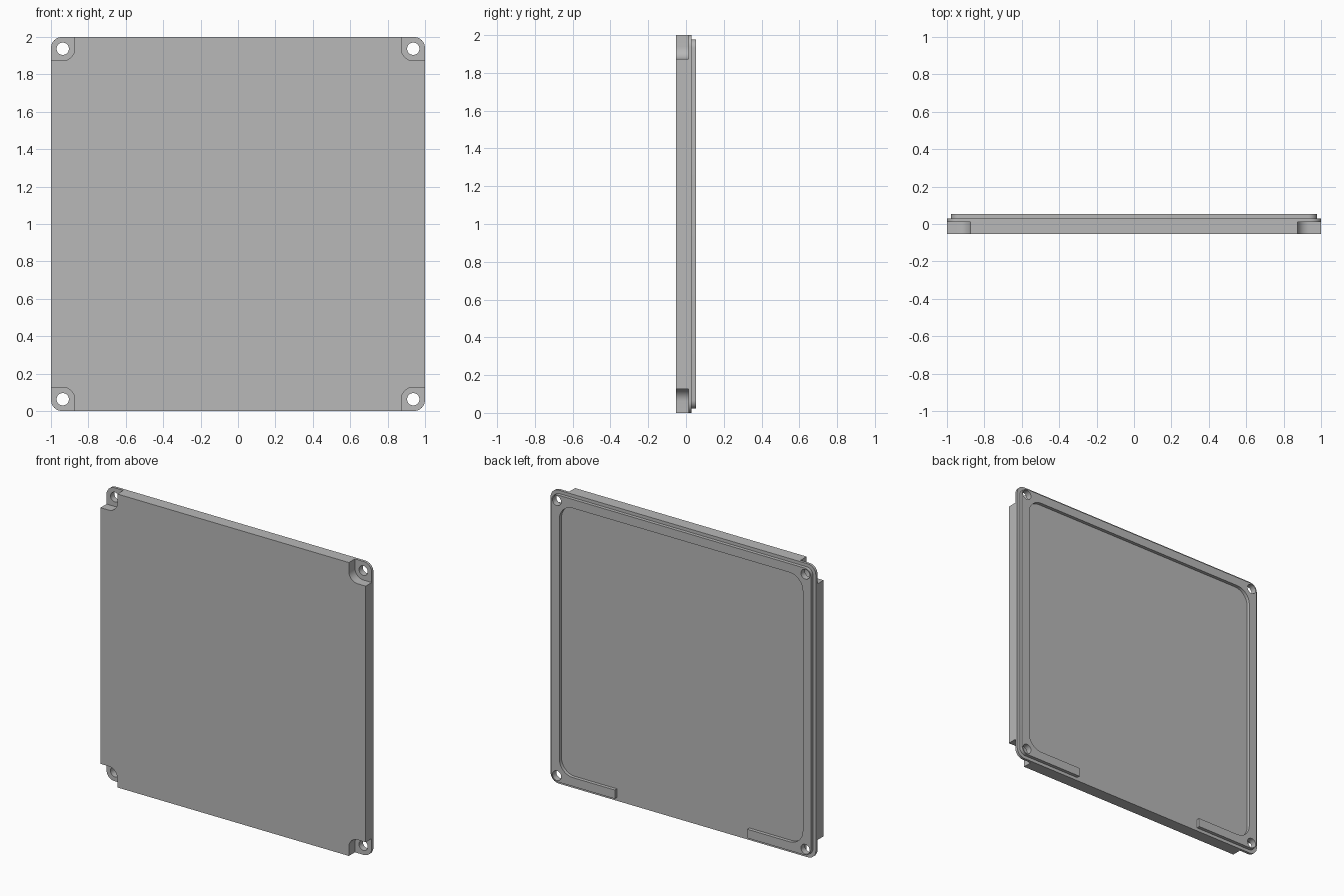
import bpy
import bmesh
from math import cos, sin, pi

if "Cube" in bpy.data.objects:
    bpy.data.objects.remove(bpy.data.objects["Cube"], do_unlink=True)

FRONT, LEDGE, BACK, LIP_TOP = -0.053, 0.012, 0.03, 0.053

grey = bpy.data.materials.new("Plain grey")
grey.use_nodes = True
colour = (0.48, 0.48, 0.48, 1)
grey.diffuse_color = colour
grey.node_tree.nodes["Principled BSDF"].inputs["Base Color"].default_value = colour


def rounded_square(half, radius, cx=0, cz=1, steps=8):
    """Closed outline, counter-clockwise from the bottom left corner."""
    pts = []
    for corner, (sx, sz) in enumerate([(-1, -1), (1, -1), (1, 1), (-1, 1)]):
        for i in range(steps + 1):
            a = pi + (corner + i / steps) * pi / 2
            pts.append((cx + sx * (half - radius) + radius * cos(a),
                        cz + sz * (half - radius) + radius * sin(a)))
    return pts


def prism(name, outlines, y0, y1):
    """Extrude one or more x-z outlines from y0 to y1."""
    bm = bmesh.new()
    for pts in outlines:
        face = bm.faces.new([bm.verts.new((x, y0, z)) for x, z in pts])
        ext = bmesh.ops.extrude_face_region(bm, geom=[face])
        moved = [v for v in ext["geom"] if isinstance(v, bmesh.types.BMVert)]
        bmesh.ops.translate(bm, verts=moved, vec=(0, y1 - y0, 0))
    bmesh.ops.recalc_face_normals(bm, faces=bm.faces)
    mesh = bpy.data.meshes.new(name)
    bm.to_mesh(mesh)
    bm.free()
    mesh.materials.append(grey)
    obj = bpy.data.objects.new(name, mesh)
    bpy.context.collection.objects.link(obj)
    return obj


def cut(obj, *cutters):
    for cutter in cutters:
        mod = obj.modifiers.new(cutter.name, 'BOOLEAN')
        mod.operation = 'DIFFERENCE'
        mod.solver = 'EXACT'
        mod.object = cutter
    bpy.context.view_layer.update()
    graph = bpy.context.evaluated_depsgraph_get()
    mesh = bpy.data.meshes.new_from_object(obj.evaluated_get(graph))
    obj.modifiers.clear()
    obj.data = mesh


# Cutters for the four screw holes and front corner recesses
corners = [(sx, sz) for sx in (-1, 1) for sz in (-1, 1)]
holes = prism("hole_cutter", [rounded_square(0.033, 0.0329, 0.937 * sx, 1 + 0.937 * sz)
                              for sx, sz in corners], -0.2, 0.2)
notches = prism("notch_cutter", [rounded_square(0.2, 0.065, 1.073 * sx, 1 + 1.073 * sz)
                                 for sx, sz in corners], -0.2, LEDGE)

# Cover plate with stepped corners
plate = prism("cover_plate", [rounded_square(1, 0.06)], FRONT, BACK)
cut(plate, notches, holes)

# Raised back lip, open in the middle of the bottom edge
outer = rounded_square(0.978, 0.045)
inner = rounded_square(0.918, 0.1)
n = len(outer) // 4
gap = 0.5
outer_path = [(gap, 1 - 0.978)] + outer[n:] + outer[:n] + [(-gap, 1 - 0.978)]
inner_path = [(gap, 1 - 0.918)] + inner[n:] + inner[:n] + [(-gap, 1 - 0.918)]
lip = prism("back_lip", [outer_path + inner_path[::-1]], BACK - 0.005, LIP_TOP)
cut(lip, holes)

for cutter in (holes, notches):
    bpy.data.objects.remove(cutter, do_unlink=True)

# Smooth the rounded corners, keep the edges crisp
for obj in (plate, lip):
    bpy.ops.object.select_all(action='DESELECT')
    obj.select_set(True)
    bpy.context.view_layer.objects.active = obj
    bpy.ops.object.shade_smooth_by_angle(angle=pi / 6)
